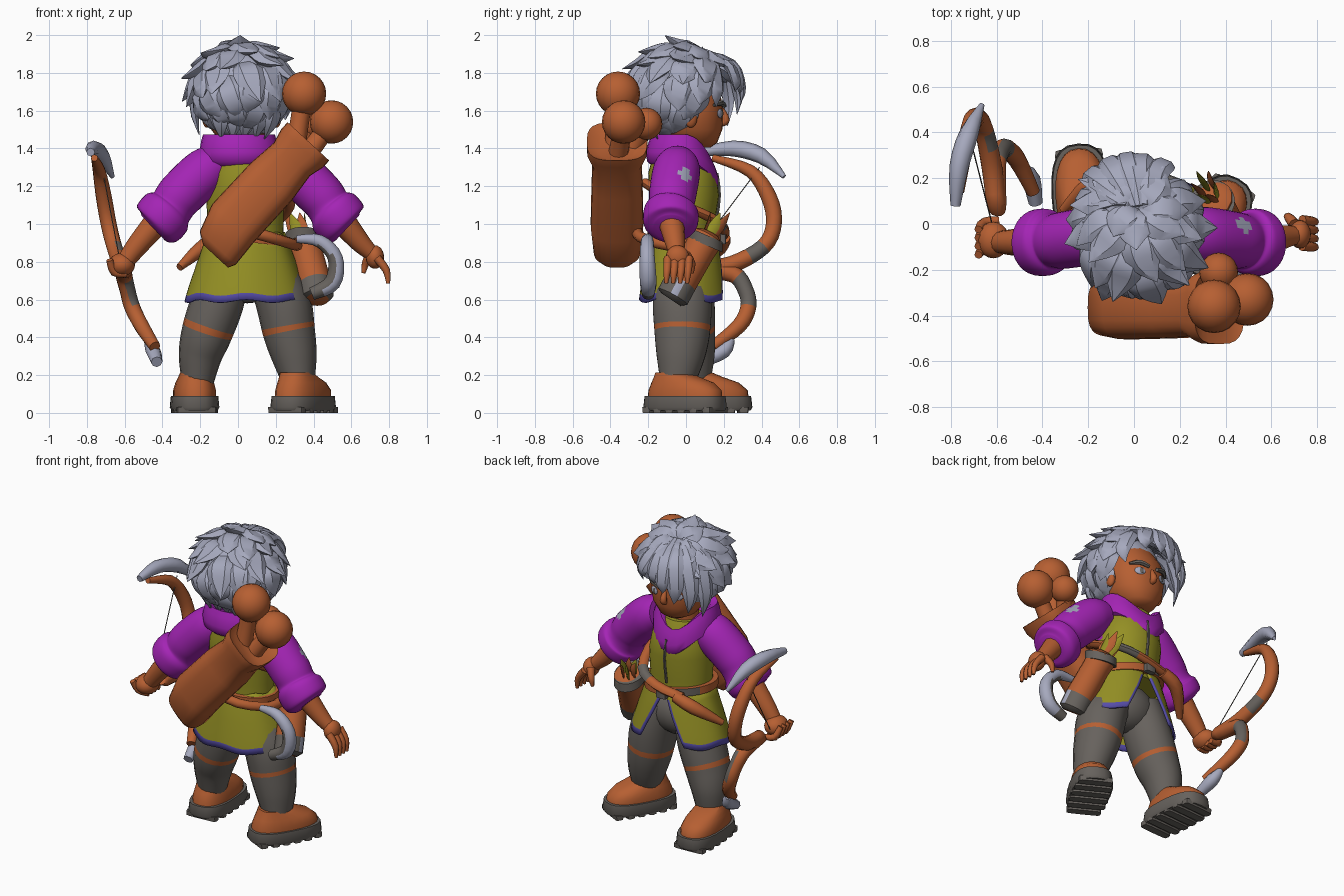
import bpy, bmesh, math, random
from mathutils import Vector as V, Matrix

if "Cube" in bpy.data.objects:
    bpy.data.objects.remove(bpy.data.objects["Cube"])

random.seed(4)


def colour(name, r, g, b):
    m = bpy.data.materials.new(name)
    m.diffuse_color = (r, g, b, 1)
    m.use_nodes = True
    m.node_tree.nodes["Principled BSDF"].inputs["Base Color"].default_value = m.diffuse_color
    return m


BROWN = colour("orange brown", 0.47, 0.115, 0.032)
PURPLE = colour("purple", 0.37, 0.018, 0.46)
OLIVE = colour("olive", 0.30, 0.28, 0.018)
GREY = colour("dark grey", 0.135, 0.122, 0.11)
SILVER = colour("silver", 0.38, 0.395, 0.51)
BLUE = colour("blue", 0.095, 0.075, 0.40)


def make(name, verts, faces, mats, ids=None, angle=50):
    me = bpy.data.meshes.new(name)
    me.from_pydata([tuple(v) for v in verts], [], faces)
    for m in mats:
        me.materials.append(m)
    if ids:
        for p, k in zip(me.polygons, ids):
            p.material_index = k
    bm = bmesh.new()
    bm.from_mesh(me)
    bmesh.ops.recalc_face_normals(bm, faces=bm.faces)
    bm.to_mesh(me)
    bm.free()
    me.shade_smooth()
    me.set_sharp_from_angle(angle=math.radians(angle))
    ob = bpy.data.objects.new(name, me)
    bpy.context.collection.objects.link(ob)
    return ob


def grid(name, rings, mats, rule=None, closed=True, caps=True, angle=50):
    """Skin a list of equal rings; rule(centre, ring, column) picks the material."""
    n = len(rings[0])
    verts = [v for r in rings for v in r]
    faces, ids = [], []
    for i in range(len(rings) - 1):
        for j in range(n if closed else n - 1):
            k = (j + 1) % n
            f = (i * n + j, i * n + k, (i + 1) * n + k, (i + 1) * n + j)
            faces.append(f)
            ids.append(rule(sum((verts[a] for a in f), V()) / 4, i, j) if rule else 0)
    if caps:
        for f in (range(n), range(len(verts) - n, len(verts))):
            faces.append(tuple(f))
            ids.append(0)
    return make(name, verts, faces, mats, ids, angle)


def smooth_path(pts, steps):
    """Catmull-Rom through tuples of any length."""
    p = [pts[0]] + list(pts) + [pts[-1]]
    out = []
    for i in range(1, len(p) - 2):
        for s in range(steps):
            t = s / steps
            out.append([0.5 * (2*b + (c-a)*t + (2*a-5*b+4*c-d)*t*t + (3*b-a-3*c+d)*t**3)
                        for a, b, c, d in zip(p[i-1], p[i], p[i+1], p[i+2])])
    return out + [list(pts[-1])]


def tube(name, pts, mats, hint=(0, 1, 0), squash=1, sides=12, steps=3, rule=None, angle=50):
    """pts are (x, y, z, radius); squash flattens along the hint direction."""
    path = smooth_path(pts, steps) if steps > 1 else pts
    ps = [V(p[:3]) for p in path]
    rings = []
    for i, p in enumerate(ps):
        t = (ps[min(i + 1, len(ps) - 1)] - ps[max(i - 1, 0)]).normalized()
        n = V(hint)
        n = (n - t * n.dot(t)).normalized()
        b, r = t.cross(n), max(path[i][3], 0.002)
        rings.append([p + b * r * math.cos(a) + n * r * squash * math.sin(a)
                      for a in (math.tau * j / sides for j in range(sides))])
    return grid(name, rings, mats, rule, angle=angle)


def loft(name, rows, mats, power=1, sides=24, warp=None, rule=None, caps=True, mat=None):
    """rows are (cx, cy, z, rx, ry); power < 1 squares the outline."""
    sp = lambda v: math.copysign(abs(v) ** power, v)
    rings = []
    for cx, cy, z, rx, ry in rows:
        r = []
        for j in range(sides):
            a = math.tau * j / sides
            p = V((cx + rx * sp(math.cos(a)), cy + ry * sp(math.sin(a)), z))
            p = warp(p, a) if warp else p
            r.append(mat @ p if mat else p)
        rings.append(r)
    return grid(name, rings, mats, rule, caps=caps)


def ball(name, loc, size, mat, spin=0):
    bm = bmesh.new()
    bmesh.ops.create_uvsphere(bm, u_segments=20, v_segments=12, radius=1)
    bmesh.ops.transform(bm, verts=bm.verts, matrix=Matrix.Translation(loc)
                        @ Matrix.Rotation(spin, 4, 'Z') @ Matrix.Diagonal((*size, 1)))
    bm.verts.index_update()
    vs = [v.co.copy() for v in bm.verts]
    fs = [[v.index for v in f.verts] for f in bm.faces]
    bm.free()
    return make(name, vs, fs, [mat])


# --- boots: lugged sole and rounded upper ---
for side, x, y, turn in (("left", -0.23, 0.12, 0.06), ("right", 0.345, -0.005, -0.5)):
    M = Matrix.Translation((x, y, 0)) @ Matrix.Rotation(turn, 4, 'Z')
    loft(side + "_sole", [(0, 0, .012, .12, .222), (0, 0, .03, .13, .232), (0, 0, .09, .124, .225)],
         [GREY], 0.75, mat=M)
    for k in range(6):
        yy = -0.18 + k * 0.072
        w = 0.12 * (1 - (yy / 0.26) ** 4) ** 0.5
        loft(side + "_sole_lug", [(0, yy, 0, w, .026), (0, yy, .03, w, .03)], [GREY], 0.35, 12, mat=M)
    loft(side + "_boot", [(0, 0, .08, .112, .212), (0, 0, .12, .113, .207), (0, -.015, .16, .102, .175),
                          (0, -.05, .19, .09, .125), (0, -.075, .215, .08, .09)], [BROWN], 0.85, mat=M)

# --- trousers with knee bands ---
legs = {"left": [(-.055, -.01, .78, .12), (-.105, 0, .6, .14), (-.163, .01, .43, .135), (-.2, .03, .3, .115), (-.215, .04, .14, .08)],
        "right": [(.15, -.02, .78, .12), (.235, -.02, .6, .145), (.27, -.02, .43, .138), (.3, -.03, .29, .118), (.325, -.05, .14, .08)]}
for side, pts in legs.items():
    tube(side + "_leg", pts, [GREY, BROWN], sides=18, squash=1.08, steps=10, rule=lambda c, i, j: int(i in (18, 19)))
ball("hips", (.05, -.01, .73), (.19, .14, .15), GREY)

# --- tunic: body, open skirt with a trimmed edge, zip ---
loft("tunic_body", [(.04, -.01, .88, .205, .165), (.04, -.01, 1.0, .2, .162), (.035, -.01, 1.15, .205, .185),
                    (.03, -.02, 1.27, .19, .18), (.02, -.03, 1.38, .13, .14)], [OLIVE, PURPLE, GREY], sides=32,
     rule=lambda c, i, j: 2 if c.x < -.09 and i == 3 and c.y < 0 else int(c.x > .165 and c.z > 1.1 and c.y < 0))
skirt = []
for z, rx, ry, gap in ((.95, .205, .168, 2), (.88, .232, .188, 7), (.78, .268, .207, 15), (.68, .302, .224, 23),
                       (.628, .318, .232, 27), (.592, .328, .237, 30)):
    ring = []
    for j in range(49):
        u = (j - 1) / 46
        u = min(max(u, 0.0), 1.0) * .98 + .01 + (-.01 if j == 0 else .01 if j == 48 else 0)
        a = math.radians(90 + gap + (360 - 2 * gap) * u)
        ring.append(V((.045 + rx * math.cos(a), -.012 + ry * math.sin(a), z + .008 * math.sin(7 * a))))
    skirt.append(ring)
sk = grid("tunic_skirt", skirt, [OLIVE, BLUE], lambda c, i, j: int(i == 4 or (j in (0, 47) and i > 0)),
          closed=False, caps=False)
mod = sk.modifiers.new("thickness", 'SOLIDIFY')
mod.thickness = 0.014
tube("zip", [(.035, .155, .98, .009), (.035, .177, 1.15, .009), (.03, .163, 1.27, .009)], [GREY], sides=6)


# --- hood folded round the neck, dipping to a point in front ---
def dip(p, a):
    f = max(0, math.sin(a)) ** 3
    return p + V((0, .02 * f, -.14 * f))


loft("hood", [(.01, -.02, 1.30, .16, .15), (.01, -.025, 1.33, .215, .18), (.01, -.03, 1.38, .215, .185),
              (.005, -.03, 1.44, .20, .165), (.005, -.03, 1.475, .19, .15), (.005, -.02, 1.46, .15, .115),
              (.005, -.01, 1.36, .10, .09)], [PURPLE], warp=dip)

# --- belts, buckle and sheath ---
loft("belt", [(.04, -.01, z, .235, .195) for z in (.905, .955)], [BROWN, GREY],
     warp=lambda p, a: p + V((0, 0, -.025 * math.cos(a))), rule=lambda c, i, j: int(j in (7, 8, 9)))
tube("side_strap", [(.16, -.22, 1.22, .032), (.27, -.06, 1.12, .032), (.22, .14, 1.03, .032), (.08, .2, .97, .032),
                    (-.1, .185, .93, .032)], [BROWN, GREY], hint=(0, .3, 1), squash=.8, sides=8,
     rule=lambda c, i, j: int(5 < i < 8))
loft("buckle", [(.04, .195, z, .035, .018) for z in (.895, .965)], [GREY], .4, 12)
tube("sheath", [(-.06, .2, .93, .035), (-.18, .18, .88, .042), (-.31, .06, .77, .02)], [BROWN], sides=8)

# --- sleeves with puffy cuffs ---
arm = [(-.08, -.04, 1.32, .10), (-.17, -.05, 1.28, .125), (-.3, -.07, 1.16, .125), (-.35, -.075, 1.095, .12),
       (-.38, -.08, 1.06, .145), (-.43, -.08, 1.0, .14), (-.45, -.08, .98, .09)]
for side in ("left", "right"):
    pts = arm if side == "left" else [(.13 - x, y, z, r) for x, y, z, r in arm]
    patch = V((.455, -.025, 1.24))
    tube(side + "_sleeve", pts, [PURPLE, SILVER], sides=36, steps=6,
         rule=lambda c, i, j: int((c - patch).length < .056))

# --- bare forearms and hands ---
tube("left_forearm", [(-.42, -.08, 1.02, .07), (-.53, -.08, .89, .058), (-.59, -.08, .81, .048)], [BROWN])
ball("left_fist", (-.615, -.07, .785), (.07, .08, .062), BROWN)
tube("right_forearm", [(.55, -.08, 1.02, .07), (.64, -.06, .91, .055), (.7, -.05, .85, .042)], [BROWN])
ball("right_palm", (.725, -.045, .825), (.048, .062, .062), BROWN)
for k in range(4):
    y = -.105 + k * .037
    tube("left_finger", [(-.68, y - .03, .81, .018), (-.655, y, .745, .022), (-.59, y + .01, .735, .018)], [BROWN], sides=8)
    tube("right_finger", [(.735, y + .01, .82, .023), (.785, y + .005, .755, .02), (.795, y, .685, .01)], [BROWN], sides=8)
tube("right_thumb", [(.7, .0, .84, .025), (.675, .03, .79, .02), (.665, .03, .74, .01)], [BROWN], sides=8)

# --- bow with horn tips and string ---
tube("bow", [(-.76, .14, 1.35, .018), (-.735, .34, 1.28, .034), (-.71, .44, 1.14, .042), (-.685, .465, 1.0, .042),
             (-.655, .41, .88, .042), (-.62, .24, .785, .045), (-.6, .07, .76, .042), (-.605, .25, .735, .045),
             (-.585, .315, .65, .042), (-.56, .33, .56, .042), (-.51, .28, .46, .04), (-.44, .14, .35, .03)],
     [BROWN, GREY], hint=(1, 0, 0), sides=12, steps=4,
     rule=lambda c, i, j: int(j < 6 and (i in (16, 17) or 29 <= i <= 35)))
tube("upper_horn", [(-.78, .08, 1.38, .022), (-.765, .25, 1.40, .042), (-.72, .4, 1.36, .042), (-.665, .52, 1.25, .012)],
     [SILVER], hint=(1, 0, 0), sides=8)
tube("lower_horn", [(-.48, .24, .39, .02), (-.45, .2, .33, .04), (-.43, .09, .27, .03)], [SILVER], hint=(1, 0, 0), sides=8)
tube("bow_string", [(-.72, .39, 1.3, .003), (-.62, .0, .78, .003)], [GREY], hint=(1, 0, 0), sides=5, steps=1)

# --- long bag across the back with knobbed handles ---
B = Matrix.Translation((-.095, -.365, .93)) @ Matrix.Rotation(.745, 4, 'Y')
loft("back_bag", [(.05, 0, -.09, .09, .085), (.03, 0, -.05, .13, .125), (0, 0, .1, .15, .14), (0, 0, .4, .148, .135),
                  (0, 0, .56, .13, .13), (0, 0, .64, .15, .16), (0, 0, .69, .15, .16), (0, 0, .66, .11, .10)],
     [BROWN], .65, mat=B)
for a, b, r in (((.35, -.36, 1.69), (.3, -.38, 1.38), .117), ((.495, -.33, 1.54), (.36, -.36, 1.36), .115),
                ((.37, -.21, 1.53), (.3, -.3, 1.36), .085)):
    ball("handle_knob", a, (r, r, r), BROWN)
    tube("handle", [(*b, .055), (*(V(a) * .6 + V(b) * .4), .05), (*a, .06)], [BROWN])
tube("bag_strap", [(-.02, -.26, .98, .03), (.17, -.24, .93, .03), (.3, -.1, .89, .03), (.31, .05, .89, .03)],
     [BROWN], hint=(0, 0, 1), sides=8)

# --- hip quiver, feathered arrows, curled horn ---
tube("quiver", [(.42, -.08, .60, .06), (.42, -.07, .615, .088), (.405, -.03, .69, .088), (.36, .07, .86, .085),
                (.34, .11, .93, .092), (.335, .12, .95, .06)], [BROWN, GREY, SILVER], hint=(1, 0, 0), sides=14, steps=1,
     rule=lambda c, i, j: (2 if j == 3 and i == 1 else 1) if i < 2 else 0)
loft("quiver_rim", [(.345, .10, z, .096, .092) for z in (.89, .945)], [GREY],
     warp=lambda p, a: p + V((0, 0, -.04 * math.sin(a))))
for k in range(6):
    dx, dy = .035 * math.cos(k * 1.05), .04 * math.sin(k * 1.05)
    tube("arrow_feather", [(.34 + dx, .11 + dy, .92, .012), (.32 + dx, .15 + dy, .99, .03),
                           (.3 + dx * 1.5, .18 + dy * 1.5, 1.06, .002)], [BROWN if k % 2 else OLIVE],
         hint=(1, k, 0), squash=.3, sides=6)
tube("curled_horn", [(.31, -.2, .92, .02), (.43, -.205, .91, .034), (.515, -.205, .82, .04), (.5, -.2, .69, .044),
                     (.39, -.2, .63, .034)], [SILVER, GREY], sides=12, steps=4,
     rule=lambda c, i, j: int((c.x - .4) ** 2 + (c.z - .77) ** 2 < .0135 or i > 13))

# --- head and face ---
tube("neck", [(.01, -.01, 1.3, .09), (.015, 0, 1.48, .085)], [BROWN], steps=1)
loft("head", [(.02, .06, 1.405, .06, .07), (.02, .045, 1.43, .11, .12), (.02, .03, 1.5, .162, .162),
              (.02, .02, 1.6, .18, .178), (.02, .01, 1.7, .175, .17), (.02, 0, 1.8, .13, .12)], [BROWN], .92)
tube("nose", [(.02, .19, 1.61, .012), (.02, .21, 1.55, .022), (.02, .185, 1.53, .015)], [BROWN], hint=(1, 0, 0), sides=8)
for s in (-1, 1):
    ball("ear", (.02 + s * .185, .025, 1.565), (.025, .035, .055), BROWN)
    ball("eye", (.02 + s * .085, .182, 1.585), (.034, .009, .024), SILVER, -s * .42)
    ball("pupil", (.02 + s * .08, .191, 1.585), (.013, .005, .019), GREY, -s * .42)
    tube("eyebrow", [(.02 + s * .03, .203, 1.625, .012), (.02 + s * .09, .186, 1.64, .016),
                     (.02 + s * .14, .147, 1.63, .008)], [GREY], sides=6)

# --- hair: cap, layered pointed locks swept from a forward crown, nape, fringe ---
ball("hair_cap", (.02, -.055, 1.725), (.21, .195, .205), SILVER)
ball("hair_nape", (.02, -.09, 1.585), (.185, .1, .13), SILVER)
H = V((.02, -.03, 1.70))
TILT = Matrix.Rotation(math.radians(-24), 3, 'X')


def shell(az, el, r):
    d = TILT @ V((math.cos(el) * math.cos(az), math.cos(el) * math.sin(az), math.sin(el)))
    r *= 1 - max(0, -d.z) * .16
    return H + r * V((.24 * d.x, .25 * d.y, .225 * d.z))


def lock(pts, radii):
    mid = pts[len(pts) // 2]
    tube("hair_lock", [(*p, r) for p, r in zip(pts, radii)], [SILVER], hint=mid - H, squash=.42,
         sides=6, steps=3, angle=35)


for el0, el1, n, reach in ((88, 50, 7, 1.3), (70, 24, 10, 1.38), (48, 0, 12, 1.38), (24, -26, 12, 1.32),
                           (-2, -52, 12, 1.25), (-25, -78, 10, 1.15)):
    for k in range(n):
        az = math.tau * (k + random.uniform(-.25, .25)) / n + el0
        a0, a1 = math.radians(el0), math.radians(el1 + random.uniform(-8, 8))
        tw = random.uniform(-.1, .35)
        tip = shell(az + tw, a1, reach * random.uniform(.95, 1.07))
        if tip.z < 1.72 and tip.y > .1 or tip.z < 1.62 and tip.y > .0:
            continue
        lock([shell(az, a0, .86), shell(az + tw * .3, a0 * .65 + a1 * .35, 1.04),
              shell(az + tw * .6, a0 * .3 + a1 * .7, 1.13), tip], (.045, .085, .07, .002))
for x in (-.09, -.03, .03, .09, .14):
    lock([V((x * 1.3, -.14, 1.65)), V((x * 1.3 + .01, -.19, 1.6)), V((x * 1.2 + .01, -.19, 1.53)),
          V((x, -.15, 1.45))], (.04, .06, .05, .002))
for x, y, z in ((-.1, .27, 1.58), (-.17, .22, 1.52), (.03, .285, 1.69), (.12, .26, 1.70), (-.205, .12, 1.47),
                (.2, .16, 1.62), (-.03, .29, 1.64)):
    tip, root = V((x, y, z)), V((.03 + x * .3, .08, 1.9))
    lock([root, V((x * .75, y * .84, 1.85)), V((x * 1.12, y * 1.02, z * .5 + .9)), tip], (.04, .06, .05, .002))
